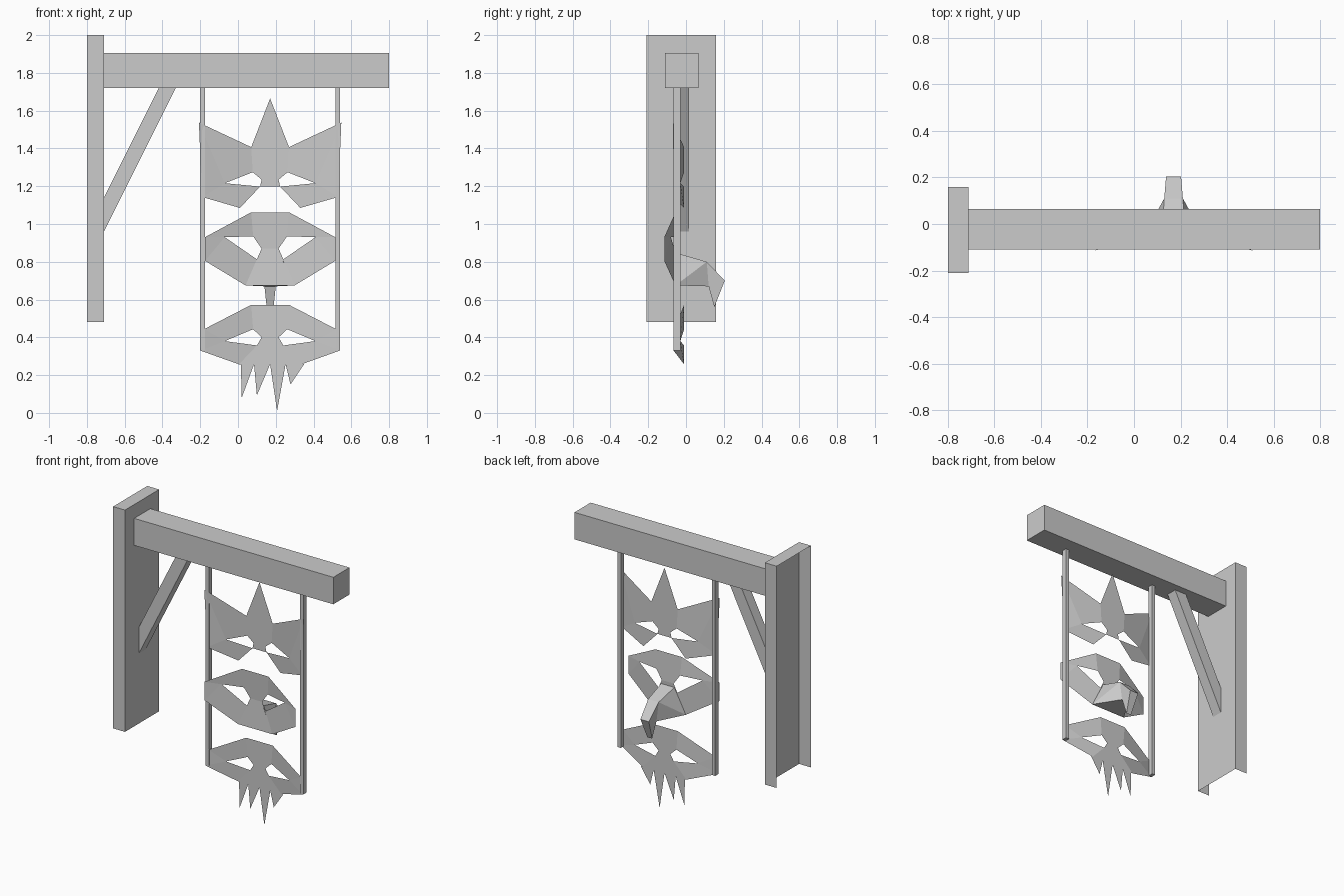
import bpy

cube = bpy.data.objects.get("Cube")
if cube:
    bpy.data.objects.remove(cube, do_unlink=True)

grey = bpy.data.materials.new("plain grey")
grey.use_nodes = True
COLOUR = (0.6, 0.6, 0.6, 1)
grey.diffuse_color = COLOUR
grey.node_tree.nodes["Principled BSDF"].inputs["Base Color"].default_value = COLOUR

CENTRE = 0.17  # x of the hanging panel


def build(name, verts, faces):
    mesh = bpy.data.meshes.new(name)
    mesh.from_pydata(verts, [], faces)
    mesh.materials.append(grey)
    obj = bpy.data.objects.new(name, mesh)
    bpy.context.collection.objects.link(obj)
    return obj


def prism(name, profile, y0, y1):
    """Extrude an (x, z) outline, listed counter-clockwise, along y."""
    n = len(profile)
    verts = [(x, y, z) for y in (y0, y1) for x, z in profile]
    faces = [tuple(range(n)), tuple(reversed(range(n, 2 * n)))]
    faces += [(i, i + n, (i + 1) % n + n, (i + 1) % n) for i in range(n)]
    return build(name, verts, faces)


def box(name, x0, x1, y0, y1, z0, z1):
    return prism(name, [(x0, z0), (x1, z0), (x1, z1), (x0, z1)], y0, y1)


def remove_faces(obj, test):
    """Leave open the sides whose normal passes the test."""
    import bmesh
    bm = bmesh.new()
    bm.from_mesh(obj.data)
    bm.normal_update()
    bmesh.ops.delete(bm, geom=[f for f in bm.faces if test(f.normal)], context='FACES_ONLY')
    bm.to_mesh(obj.data)
    bm.free()


class Sheet:
    """Collects mirrored, named points (dx, y, z) and faces about the panel centre."""

    def __init__(self, **points):
        self.verts, self.index, self.faces = [], {}, []
        for key, p in points.items():
            self.add(key, *p)

    def add(self, key, dx, y, z):
        for suffix, side in (("", 1), ("'", -1)):
            self.index[key + suffix] = len(self.verts)
            self.verts.append((CENTRE + side * dx, y, z))

    def face(self, names):
        self.faces.append([self.index[n] for n in names.split()])

    def pair(self, names):
        self.face(names)
        self.face(" ".join(n + "'" for n in reversed(names.split())))

    def finish(self, name):
        return build(name, self.verts, self.faces)


def mask(brow, edge_top, edge_low, chin, eye):
    """Folded half mask with a four-sided eye hole, mirrored."""
    s = Sheet(brow=brow, top=edge_top, low=edge_low, chin=chin,
              outer=eye[0], lid=eye[1], inner=eye[2], under=eye[3])
    s.pair("outer top brow lid")
    s.pair("low top outer")
    s.pair("chin low outer under")
    return s


# Wall post, open at the wall side and underneath
post = box("wall_post", -0.8, -0.71, -0.21, 0.16, 0.48, 2)
remove_faces(post, lambda n: n.x < -0.9 or n.z < -0.9)

# Beam and diagonal brace
box("beam", -0.71, 0.8, -0.11, 0.065, 1.72, 1.905)
prism("brace", [(-0.71, 0.96), (-0.33, 1.72), (-0.42, 1.72), (-0.71, 1.14)], -0.06, 0.015)

# Hanging rods
for label, x in (("right", -0.188), ("left", 0.528)):
    box(label + "_rod", x - 0.0125, x + 0.0125, -0.065, -0.03, 0.33, 1.72)

# Crowned top mask
s = mask((0.1, -0.01, 1.407), (0.377, -0.07, 1.537), (0.36, -0.063, 1.143), (0.16, -0.01, 1.085),
         [(0.24, -0.03, 1.216), (0.092, -0.01, 1.274), (0.045, -0.01, 1.235), (0.053, -0.01, 1.198)])
s.add("apex", 0, -0.01, 1.665)
s.face("apex brow lid inner inner' lid' brow'")
s.face("inner under under' inner'")
s.finish("crowned_mask")

# Beaked middle mask
s = mask((0.1, -0.056, 1.062), (0.345, -0.115, 0.93), (0.345, -0.115, 0.805), (0.13, -0.056, 0.675),
         [(0.24, -0.08, 0.93), (0.09, -0.05, 0.935), (0.045, -0.045, 0.87), (0.07, -0.045, 0.813)])
s.face("brow lid inner inner' lid' brow'")
s.face("inner under chin chin' under' inner'")
s.finish("beaked_mask")

# Hooked beak
s = Sheet(root=(0.05, -0.045, 0.845), base=(0.13, -0.055, 0.675), bridge=(0.04, 0.11, 0.8),
          throat=(0.03, 0.12, 0.67), hook=(0.032, 0.205, 0.7), tip=(0.018, 0.15, 0.56))
s.pair("root bridge base")
s.pair("base bridge throat")
s.pair("bridge hook tip throat")
for a, b in (("root", "bridge"), ("bridge", "hook"), ("hook", "tip"), ("tip", "throat"), ("throat", "base")):
    s.face(f"{a} {a}' {b}' {b}")
s.finish("beak")

# Bearded bottom mask
s = mask((0.1, -0.01, 0.572), (0.35, -0.062, 0.443), (0.37, -0.066, 0.33), (0.165, -0.01, 0.257),
         [(0.24, -0.03, 0.38), (0.09, -0.01, 0.443), (0.045, -0.01, 0.4), (0.07, -0.01, 0.357)])
s.face("brow lid inner inner' lid' brow'")
s.face("inner under chin chin' under' inner'")
s.finish("bearded_mask")

# Beard spikes: left edge, tip, tip height, right edge
spikes = [(-0.155, -0.15, 0.08, -0.085), (-0.085, -0.07, 0.093, 0.0),
          (0.0, 0.037, 0.01, 0.082), (0.082, 0.108, 0.15, 0.18)]
verts, faces = [], []
for left, tip, height, right in spikes:
    n = len(verts)
    verts += [(CENTRE + left, -0.01, 0.258), (CENTRE + tip, -0.01, height), (CENTRE + right, -0.01, 0.258)]
    faces.append((n, n + 1, n + 2))
build("beard_spikes", verts, faces)
